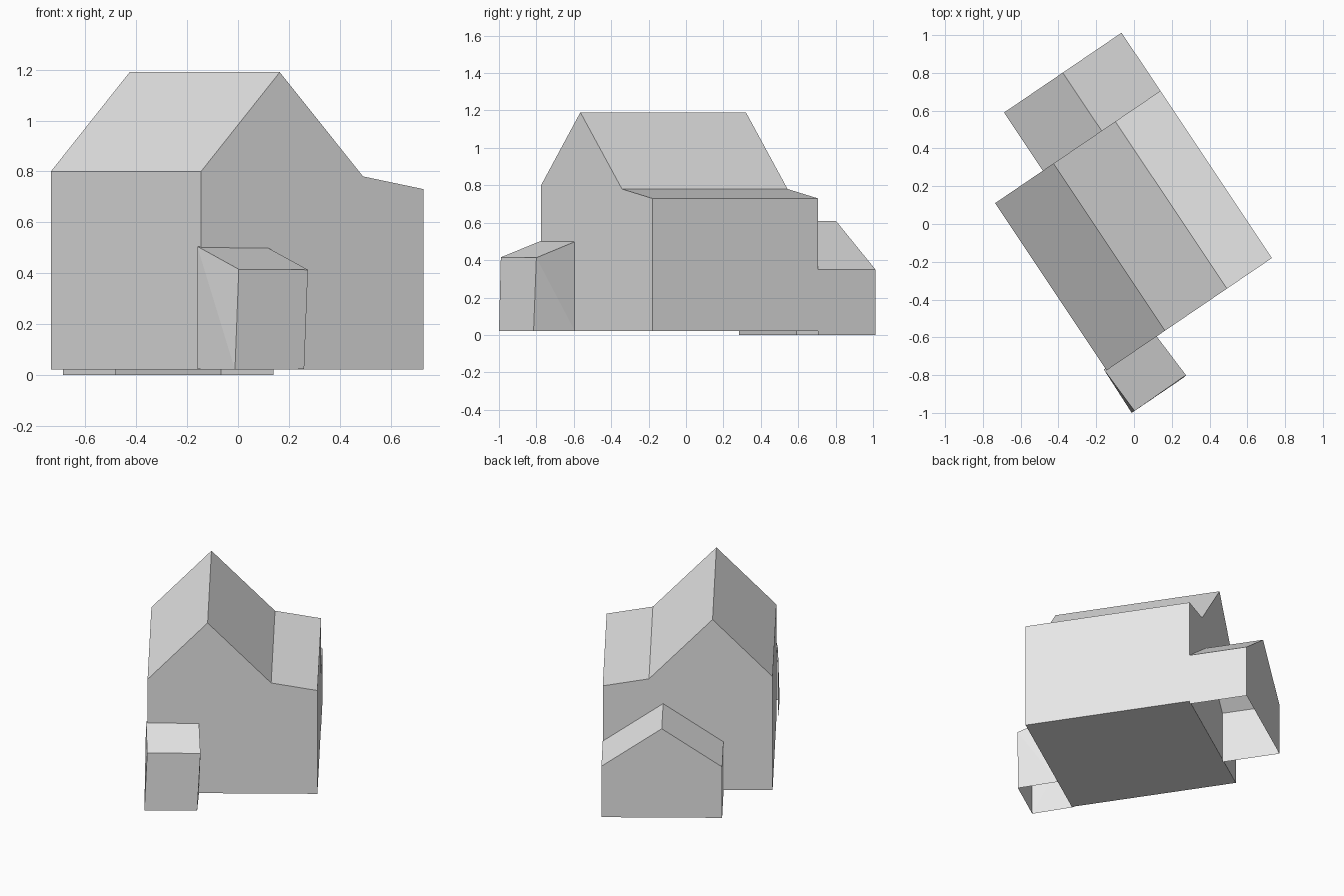
import bpy, bmesh
from mathutils import Vector

if "Cube" in bpy.data.objects:
    bpy.data.objects.remove(bpy.data.objects["Cube"])

grey = bpy.data.materials.new("light_grey")
grey.diffuse_color = (0.8, 0.8, 0.8, 1)
grey.use_nodes = True
grey.node_tree.nodes["Principled BSDF"].inputs["Base Color"].default_value = grey.diffuse_color

# House axes: across the gable and back along the ridge
CORNER = Vector((-0.145, -0.775, 0))
ACROSS = Vector((0.827, 0.562, 0))
BACK = Vector((-0.555, 0.832, 0))


def place(u, v, z):
    return CORNER + ACROSS * u + BACK * v + Vector((0, 0, z))


def make(name, points, faces):
    bm = bmesh.new()
    verts = [bm.verts.new(p) for p in points]
    for f in faces:
        bm.faces.new([verts[i] for i in f])
    bmesh.ops.recalc_face_normals(bm, faces=bm.faces)
    mesh = bpy.data.meshes.new(name)
    bm.to_mesh(mesh)
    bm.free()
    mesh.materials.append(grey)
    obj = bpy.data.objects.new(name, mesh)
    bpy.context.collection.objects.link(obj)


def gabled(name, profile, v0, v1, closed):
    """Extrude a (u, z) profile along the ridge; profile starts and ends on the floor."""
    n = len(profile)
    points = [place(u, v, z) for v in (v0, v1) for u, z in profile]
    faces = [(i, i + 1, n + i + 1, n + i) for i in range(n - 1)]
    faces.append(tuple(range(n, 2 * n)))           # rear wall
    if closed:
        faces.append(tuple(reversed(range(n))))    # front wall
        faces.append((n - 1, 0, n, 2 * n - 1))     # floor
    make(name, points, faces)


# Main house with steep gable and shallow side roof
gabled("main_house", [(0, 0.02), (0, 0.80), (0.374, 1.19), (0.77, 0.78),
                      (1.058, 0.73), (1.058, 0.02)], 0, 1.064, True)

# Rear extension, open below and where it meets the house
gabled("rear_extension", [(0.306, 0), (0.306, 0.35), (0.682, 0.61),
                          (1.058, 0.35), (1.058, 0)], 1.064, 1.434, False)

# Front porch with sloping roof and slightly leaning walls, open below
make("front_porch",
     [(-0.16, -0.77, 0.022), (-0.012, -1.0, 0.02), (0.26, -0.815, 0.022), (0.12, -0.595, 0.022),
      (-0.16, -0.77, 0.505), (0.003, -0.99, 0.415), (0.275, -0.80, 0.413), (0.12, -0.595, 0.498)],
     [(0, 1, 4), (1, 5, 4),            # left wall
      (1, 2, 6, 5),                    # front wall
      (2, 3, 6), (3, 7, 6),            # right wall
      (4, 5, 6, 7)])                   # roof
